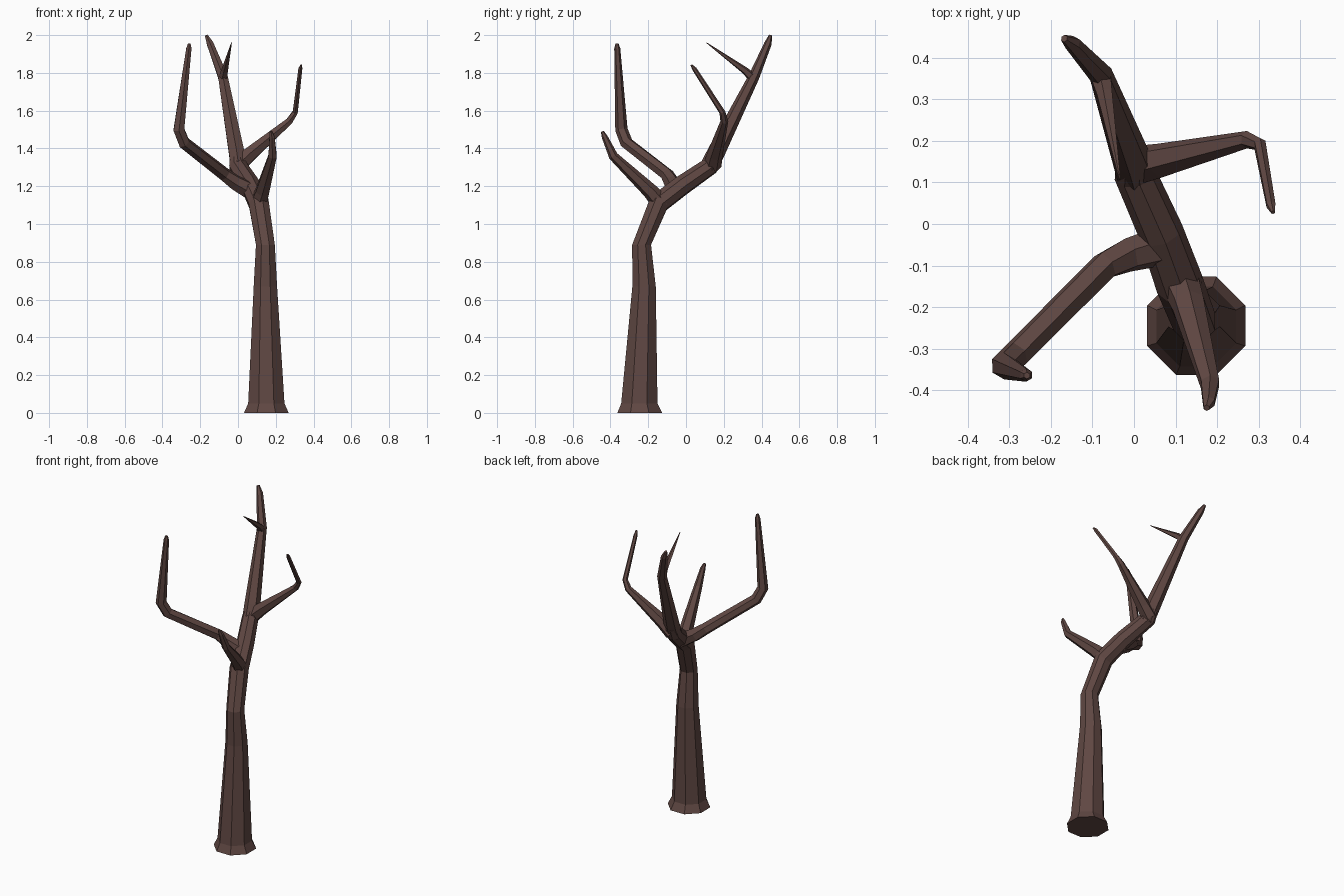
import bpy, math
from mathutils import Vector

bark = bpy.data.materials.new("bark")
bark.diffuse_color = (0.115, 0.063, 0.055, 1)
UP = Vector((0, 0, 1))


def limb(name, path, sides=6, flat_rings=0):
    """Faceted tube through (x, y, z, radius) points; first flat_rings stay level."""
    pts = [Vector(p[:3]) for p in path]
    verts, faces = [], []
    for i, p in enumerate(pts):
        a = (p - pts[i - 1]).normalized() if i else Vector()
        b = (pts[i + 1] - p).normalized() if i < len(pts) - 1 else Vector()
        axis = UP if i < flat_rings else (a + b).normalized()
        turn = UP.rotation_difference(axis)
        for k in range(sides):
            t = 2 * math.pi * (k + 0.5) / sides
            verts.append(p + turn @ Vector((math.cos(t), math.sin(t), 0)) * path[i][3])
    for i in range(len(pts) - 1):
        for k in range(sides):
            n = (k + 1) % sides
            r, s = i * sides, (i + 1) * sides
            faces.append((r + k, r + n, s + n, s + k))
    faces.append(tuple(reversed(range(sides))))
    faces.append(tuple(range(len(verts) - sides, len(verts))))
    mesh = bpy.data.meshes.new(name)
    mesh.from_pydata(verts, [], faces)
    mesh.materials.append(bark)
    obj = bpy.data.objects.new(name, mesh)
    bpy.context.collection.objects.link(obj)
    return obj


# trunk with flared foot, bending back to the upper fork
limb("trunk", [(0.15, -0.245, 0, 0.128), (0.15, -0.247, 0.05, 0.104),
               (0.145, -0.222, 0.67, 0.067), (0.145, -0.235, 0.89, 0.054),
               (0.11, -0.145, 1.11, 0.058), (0.065, -0.02, 1.205, 0.054),
               (0.0, 0.125, 1.305, 0.05), (-0.005, 0.155, 1.36, 0.042)],
     sides=8, flat_rings=4)

# tall rear limb and its pointed twig
limb("rear_limb", [(0.005, 0.115, 1.29, 0.048), (-0.008, 0.16, 1.38, 0.047),
                   (-0.08, 0.36, 1.78, 0.029), (-0.148, 0.434, 1.955, 0.02),
                   (-0.168, 0.447, 1.998, 0.009)])
limb("rear_twig", [(-0.08, 0.36, 1.765, 0.027), (-0.07, 0.315, 1.81, 0.02),
                   (-0.034, 0.108, 1.96, 0.002)], sides=5)

# right limb from the upper fork, with upturned tip
limb("right_limb", [(0.0, 0.14, 1.31, 0.048), (0.06, 0.152, 1.367, 0.042),
                    (0.272, 0.203, 1.545, 0.021), (0.303, 0.192, 1.592, 0.016),
                    (0.33, 0.045, 1.82, 0.012), (0.335, 0.028, 1.842, 0.005)])

# left limb sweeping forward then straight up
limb("left_limb", [(0.075, -0.05, 1.17, 0.05), (-0.015, -0.075, 1.22, 0.042),
                   (-0.07, -0.10, 1.262, 0.036), (-0.285, -0.315, 1.43, 0.034),
                   (-0.313, -0.342, 1.50, 0.033), (-0.26, -0.364, 1.93, 0.016),
                   (-0.258, -0.365, 1.955, 0.008)])

# short front limb
limb("front_limb", [(0.105, -0.125, 1.10, 0.05), (0.13, -0.19, 1.175, 0.041),
                    (0.183, -0.385, 1.36, 0.025), (0.18, -0.43, 1.46, 0.016),
                    (0.175, -0.443, 1.49, 0.008)])
